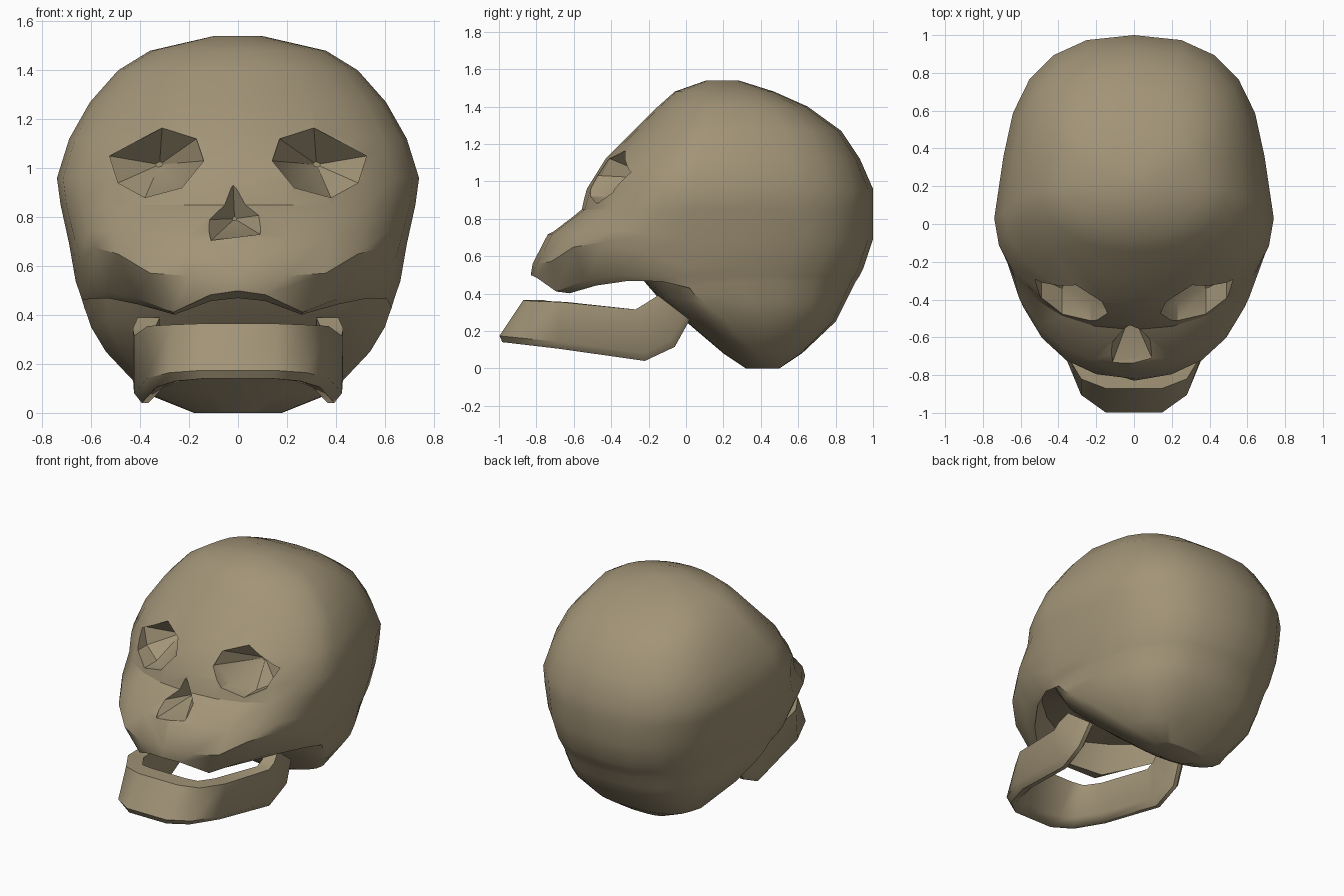
import bpy, bmesh, math
from mathutils import Vector

if "Cube" in bpy.data.objects:
    bpy.data.objects.remove(bpy.data.objects["Cube"])

bone = bpy.data.materials.new("bone")
bone.diffuse_color = (0.36, 0.295, 0.185, 1)
bone.use_nodes = True
bone.node_tree.nodes["Principled BSDF"].inputs["Base Color"].default_value = bone.diffuse_color


def loft(name, rings):
    """Skin a list of equal-length closed point loops and cap both ends."""
    bm = bmesh.new()
    loops = [[bm.verts.new(p) for p in r] for r in rings]
    for a, b in zip(loops, loops[1:]):
        for i in range(len(a)):
            j = (i + 1) % len(a)
            bm.faces.new((a[i], a[j], b[j], b[i]))
    bm.faces.new(loops[0])
    bm.faces.new(loops[-1])
    bmesh.ops.recalc_face_normals(bm, faces=bm.faces[:])
    me = bpy.data.meshes.new(name)
    bm.to_mesh(me)
    bm.free()
    me.materials.append(bone)
    ob = bpy.data.objects.new(name, me)
    bpy.context.collection.objects.link(ob)
    return ob


def activate(ob):
    bpy.ops.object.select_all(action='DESELECT')
    ob.select_set(True)
    bpy.context.view_layer.objects.active = ob


def skull_ring(zb, zf, yf, yb, w, yw, nf, amp=0, bx=0.3, n=24):
    """Oval slice: rear/front height, front/back y, half width, widest y,
    front squareness, and an optional height bump at |x| = bx."""
    pts = []
    for i in range(n):
        a = 2 * math.pi * i / n
        c, s = math.cos(a), math.sin(a)
        e = 2 / nf if c > 0 else 2 / 2.5
        f = abs(c) ** e
        x = w * math.copysign(abs(s) ** e, s)
        if c < 0:
            x *= 1 - 0.27 * f * (1 - f) ** 2
        y = yw + ((yf if c > 0 else yb) - yw) * f
        z = zb + (zf - zb) * min(1, 2 * max(0, c))
        if c > 0.05:
            z += amp * math.exp(-((abs(x) - bx) / 0.13) ** 2)
        pts.append((x, y, z))
    return pts


# Cranium with face, lip and hollow palate
slices = [
    (0.00, 0.00, 0.32, 0.50, 0.18, 0.43, 2.0),
    (0.08, 0.08, 0.20, 0.62, 0.38, 0.38, 2.2),
    (0.25, 0.25, 0.00, 0.80, 0.54, 0.22, 2.4),
    (0.35, 0.38, -0.15, 0.85, 0.60, 0.10, 2.4),
    (0.40, 0.53, -0.28, 0.875, 0.617, 0.04, 2.2),
    (0.43, 0.58, -0.64, 0.89, 0.628, 0.02, 1.6),
    (0.46, 0.47, -0.75, 0.905, 0.637, 0.00, 1.55, -0.07, 0.28),
    (0.49, 0.50, -0.83, 0.925, 0.647, -0.03, 1.55, -0.09, 0.28),
    (0.54, 0.56, -0.82, 0.95, 0.664, 0.00, 2.25, 0.12, 0.56),
    (0.69, 0.715, -0.74, 1.00, 0.69, 0.03, 2.3, 0.03, 0.56),
    (0.85, 0.85, -0.56, 1.00, 0.725, 0.03, 2.15),
    (0.96, 0.96, -0.53, 1.00, 0.74, 0.03, 2.0),
    (1.12, 1.12, -0.43, 0.93, 0.69, 0.06, 1.9),
    (1.27, 1.27, -0.28, 0.83, 0.605, 0.14, 1.9),
    (1.40, 1.40, -0.15, 0.65, 0.49, 0.18, 2.0),
    (1.48, 1.48, -0.06, 0.47, 0.36, 0.20, 2.0),
    (1.54, 1.54, 0.11, 0.28, 0.10, 0.20, 2.0),
]
cranium = loft("cranium", [skull_ring(*s) for s in slices])


def carve(name, outline, surface_y, back_y, shrink):
    """Cut a tapering pit whose rim follows outline (x, z)."""
    cx = sum(p[0] for p in outline) / len(outline)
    cz = sum(p[1] for p in outline) / len(outline)
    rings = [[(x, -1.2, z) for x, z in outline],
             [(x, surface_y(x, z), z) for x, z in outline],
             [(cx + (x - cx) * shrink, back_y, cz + (z - cz) * shrink) for x, z in outline]]
    cutter = loft(name, rings)
    cutter.hide_render = True
    mod = cranium.modifiers.new(name, 'BOOLEAN')
    mod.operation = 'DIFFERENCE'
    mod.solver = 'EXACT'
    mod.object = cutter
    activate(cranium)
    bpy.ops.object.modifier_apply(modifier=mod.name)
    bpy.data.objects.remove(cutter, do_unlink=True)


# Eye sockets and nose opening
eye = [(0.17, 1.12), (0.31, 1.165), (0.525, 1.05), (0.49, 0.94),
       (0.38, 0.88), (0.23, 0.92), (0.14, 1.03)]
for side in (1, -1):
    carve("eye_cutter", [(side * x, z) for x, z in eye],
          lambda x, z: -0.45 + 0.45 * (abs(x) - 0.14) + 0.4 * max(0, z - 1.04), -0.17, 0.08)
nose = [(-0.02, 0.93), (0.10, 0.81), (0.09, 0.73), (-0.11, 0.705), (-0.13, 0.79)]
carve("nose_cutter", nose, lambda x, z: -0.53 - 0.85 * (0.93 - z), -0.48, 0.08)

# Lower jaw: stations of x, top edge (y, z), bottom edge (y, z)
half = [
    (0.15, -0.87, 0.365, -1.02, 0.14),
    (0.28, -0.82, 0.36, -0.92, 0.13),
    (0.37, -0.67, 0.355, -0.69, 0.105),
    (0.425, -0.27, 0.315, -0.22, 0.04),
    (0.43, -0.22, 0.345, -0.06, 0.115),
    (0.41, -0.15, 0.39, 0.02, 0.26),
]
inward = [(-0.02, 0.11), (-0.07, 0.08), (-0.10, 0.03), (-0.09, 0), (-0.09, 0), (-0.09, 0)]


def jaw_section(st, off, side):
    x, yt, zt, yb, zb = st
    top, bot = Vector((x, yt, zt)), Vector((x, yb, zb))
    o = Vector((off[0], off[1], 0))
    low = bot.lerp(top, 0.15)
    pts = [top, low, bot + o * 0.35, bot + o * 0.65, low + o, top + o]
    return [(side * p.x, p.y, p.z) for p in pts]


right = [jaw_section(s, o, 1) for s, o in zip(half, inward)]
left = [jaw_section(s, o, -1) for s, o in zip(half, inward)]
jaw = loft("lower_jaw", right[::-1] + left)

# Smooth shading with sharp rims
for ob, limit in ((cranium, 30), (jaw, 44)):
    activate(ob)
    bpy.ops.object.shade_smooth_by_angle(angle=math.radians(limit))
